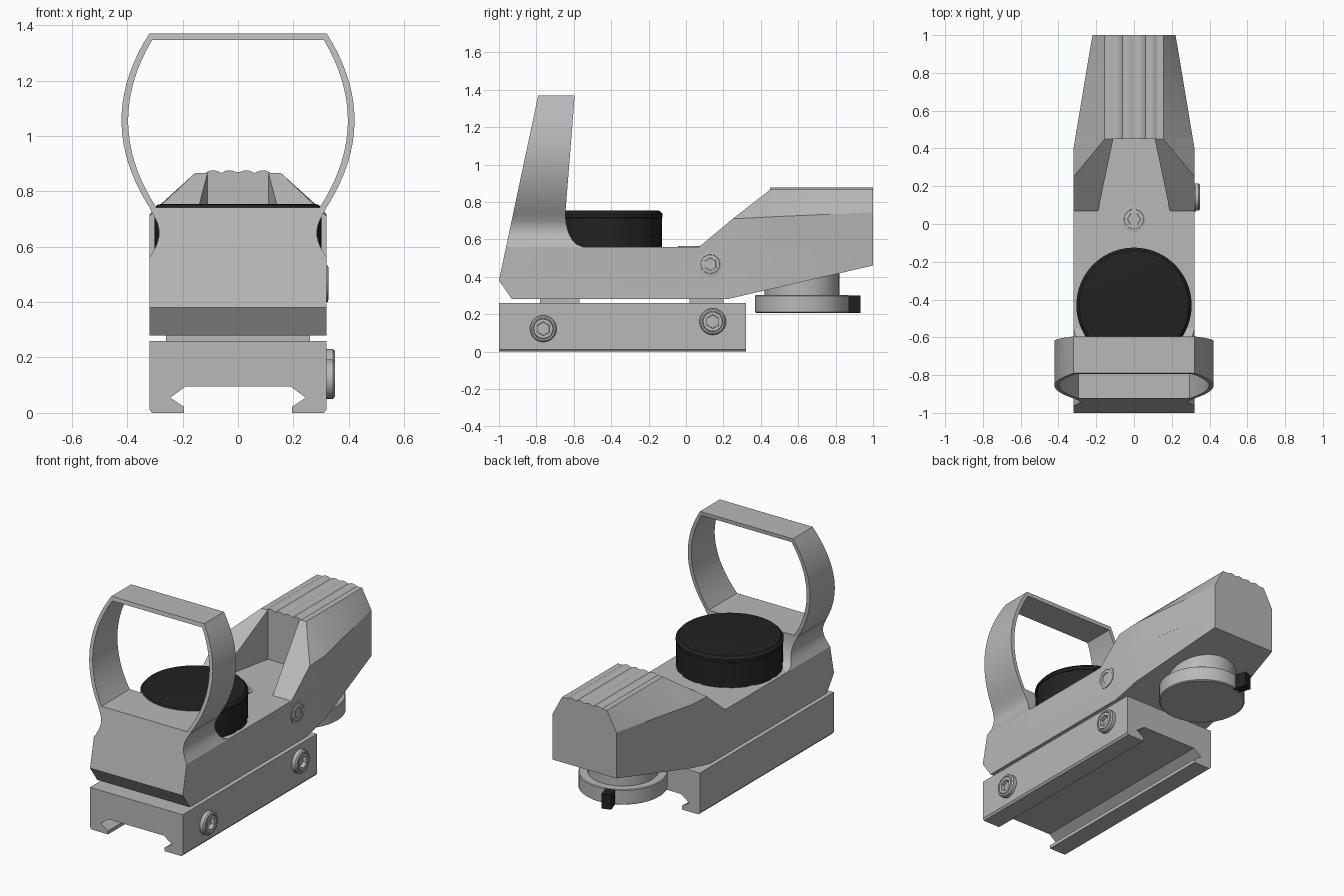
import bpy, bmesh, math
from mathutils import Matrix, Vector

if "Cube" in bpy.data.objects:
    bpy.data.objects.remove(bpy.data.objects["Cube"])


def material(name, v):
    m = bpy.data.materials.new(name)
    m.diffuse_color = (v, v, v, 1)
    m.use_nodes = True
    m.node_tree.nodes["Principled BSDF"].inputs["Base Color"].default_value = m.diffuse_color
    return m


GREY = material("satin_grey", 0.48)
BLACK = material("matte_black", 0.016)


def finish(name, bm, mat=GREY, matrix=None):
    if matrix:
        bm.transform(matrix)
    bmesh.ops.recalc_face_normals(bm, faces=bm.faces)
    me = bpy.data.meshes.new(name)
    bm.to_mesh(me)
    bm.free()
    me.materials.append(mat)
    me.shade_smooth()
    me.set_sharp_from_angle(angle=math.radians(28))
    ob = bpy.data.objects.new(name, me)
    bpy.context.collection.objects.link(ob)
    return ob


def loft(name, rings, mat=GREY, closed=False, matrix=None):
    """Skin matching rings of points; cap the ends unless closed on itself."""
    bm = bmesh.new()
    vs = [[bm.verts.new(p) for p in r] for r in rings]
    n = len(rings[0])
    for i in range(len(vs) if closed else len(vs) - 1):
        a, b = vs[i], vs[(i + 1) % len(vs)]
        for k in range(n):
            bm.faces.new((a[k], a[(k + 1) % n], b[(k + 1) % n], b[k]))
    if not closed:
        bm.faces.new(vs[0])
        bm.faces.new(vs[-1])
    return finish(name, bm, mat, matrix)


def hull(name, pts, mat=GREY, mirror=False):
    bm = bmesh.new()
    pts = list(pts) + ([(-x, y, z) for x, y, z in pts] if mirror else [])
    for p in pts:
        bm.verts.new(p)
    res = bmesh.ops.convex_hull(bm, input=bm.verts)
    loose = [v for v in bm.verts if not v.link_faces]
    bmesh.ops.delete(bm, geom=loose, context='VERTS')
    bmesh.ops.dissolve_limit(bm, angle_limit=math.radians(1), verts=bm.verts, edges=bm.edges)
    return finish(name, bm, mat)


def box(name, x, y0, y1, z0, z1, mat=GREY):
    return hull(name, [(x, y, z) for y in (y0, y1) for z in (z0, z1)], mat, True)


def prism(name, half, y0, y1):
    """Extrude a symmetric xz outline, given as its right half, along y."""
    pts = half + [(-x, z) for x, z in reversed(half)]
    return loft(name, [[(x, y, z) for x, z in pts] for y in (y0, y1)])


def lathe(name, profile, matrix, mat=GREY, seg=48, shape=None):
    rings = []
    for i, (r, z) in enumerate(profile):
        ring = []
        for k in range(seg):
            a = 2 * math.pi * k / seg
            q = shape(i, k, a, r) if shape else r
            ring.append((q * math.cos(a), q * math.sin(a), z))
        rings.append(ring)
    return loft(name, rings, mat, matrix=matrix)


def front_y(z):
    return -1 + 0.212 * (z - 0.38)


# Rail clamp with dovetail groove
prism("rail_clamp", [(0.19, 0.095), (0.245, 0.055), (0.195, 0.022), (0.195, 0.0),
                     (0.31, 0.0), (0.32, 0.012), (0.32, 0.26)], -1, 0.32)
box("front_spacer", 0.26, -0.78, -0.57, 0.25, 0.29)
box("rear_spacer", 0.26, 0.02, 0.2, 0.25, 0.29)

# Main body, tapering to the rear
hull("main_body", [(0.32, -1, 0.38), (0.32, -0.93, 0.28), (0.32, 0.22, 0.28),
                   (0.32, 0.4, 0.3215), (0.22, 1, 0.46), (0.22, 1, 0.56),
                   (0.32, 0.4, 0.56), (0.32, front_y(0.56), 0.56)], mirror=True)

# Rear hood with two sloping wings around the emitter recess
hull("rear_hood", [(0.312, 0.45, 0.56), (0.312, 0.45, 0.72), (0.155, 0.45, 0.866),
                   (0.22, 1, 0.56), (0.22, 1, 0.745), (0.155, 1, 0.866)], mirror=True)
for side, s in (("left", -1), ("right", 1)):
    hull("hood_wing_" + side, [(s * x, y, z) for x, y, z in (
        (0.19, 0.07, 0.56), (0.32, 0.07, 0.56), (0.32, 0.25, 0.71), (0.32, 0.4, 0.717),
        (0.32, 0.4, 0.56), (0.312, 0.45, 0.56), (0.312, 0.45, 0.72),
        (0.155, 0.45, 0.866), (0.11, 0.45, 0.866), (0.11, 0.45, 0.56))])
# Rounded ridges along the hood top
ridge = [(0.12 * i / 16, 0.866 + 0.01 * abs(math.sin(math.pi * i / 8))) for i in range(17)]
prism("hood_ridges", ridge[1:] + [(0.125, 0.86)], 0.45, 1)

# Scooped pedestal under the window frame
levels = []
for i in range(13):
    t = i / 12
    z = 0.56 + 0.18 * t
    x = 0.32 - 0.035 * math.sin(math.pi * t)
    yb = -0.645 + 0.095 * (1 - math.sqrt(1 - (1 - t) ** 2))
    levels.append([(x, front_y(z), z), (x, yb, z), (-x, yb, z), (-x, front_y(z), z)])
loft("frame_pedestal", levels)


# Bulged, leaning window frame
def outline(xa, xb, bulge, za, zb, n=18):
    half = [(xa + (xb - xa) * t + 4 * bulge * t * (1 - t), za + (zb - za) * t)
            for t in (i / n for i in range(n + 1))]
    return half + [(-x, z) for x, z in reversed(half)]


def back_y(z):
    return -0.645 + 0.05 * (z - 0.74) / 0.63


outer = outline(0.305, 0.32, 0.108, 0.72, 1.37)
inner = outline(0.295, 0.31, 0.094, 0.742, 1.346)
loft("window_frame", [[(x, f(z), z) for x, z in o] for o, f in (
    (outer, front_y), (outer, back_y), (inner, back_y), (inner, front_y))], closed=True)

# Battery cap with thin grip grooves
lathe("battery_cap", [(0.302, 0.55), (0.302, 0.715), (0.305, 0.718), (0.305, 0.735),
                      (0.29, 0.752), (0.27, 0.755)],
      Matrix.Translation((0, -0.43, 0)), BLACK, 72,
      lambda i, k, a, r: r - 0.007 if i < 2 and k % 6 == 0 else r)


# Hex-socket screws
def screw(name, pos, r, h, sideways=True):
    def shape(i, k, a, q):
        if i < 6:
            return q
        return q * math.cos(math.pi / 6) / math.cos(a % (math.pi / 3) - math.pi / 6)
    m = Matrix.Translation(Vector(pos))
    if sideways:
        m = m @ Matrix.Rotation(math.pi / 2, 4, 'Y')
    lathe(name, [(r, -0.02), (r, h * 0.75), (r * 0.9, h), (r * 0.78, h), (r * 0.76, h * 0.8),
                 (r * 0.72, h), (r * 0.52, h), (r * 0.5, h * 0.2)], m, GREY, 36, shape)


screw("body_side_screw", (0.32, 0.13, 0.467), 0.066, 0.006)
screw("clamp_front_screw", (0.32, -0.763, 0.122), 0.071, 0.03)
screw("clamp_rear_screw", (0.32, 0.143, 0.16), 0.071, 0.03)
screw("body_top_screw", (0, 0.025, 0.56), 0.068, 0.005, False)

# Selector dial under the rear, with its black pointer
dial = Matrix.Translation((0, 0.62, 0))
lathe("selector_dial", [(0.245, 0.207), (0.252, 0.212), (0.252, 0.298), (0.247, 0.302)], dial)
lathe("dial_neck", [(0.2, 0.29), (0.2, 0.48)], dial)
pointer = box("dial_pointer", 0.028, 0.23, 0.32, 0.207, 0.3, BLACK)
pointer.data.transform(dial @ Matrix.Rotation(math.radians(18), 4, 'Z'))
